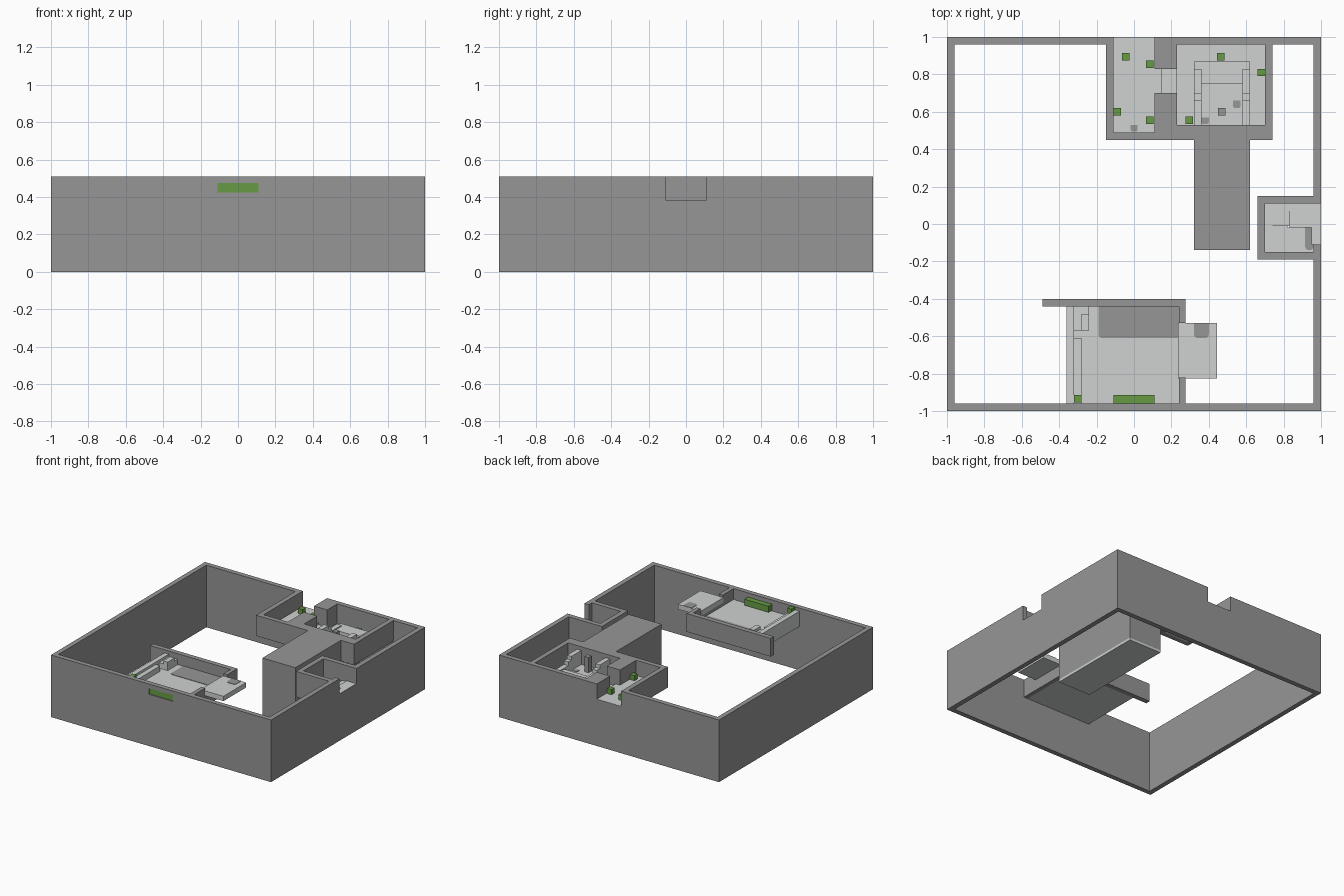
import bpy

old = bpy.data.objects.get("Cube")
if old:
    bpy.data.objects.remove(old, do_unlink=True)


def material(name, rgb):
    m = bpy.data.materials.new(name)
    m.use_nodes = True
    m.diffuse_color = (*rgb, 1)
    m.node_tree.nodes["Principled BSDF"].inputs["Base Color"].default_value = (*rgb, 1)
    return m


STONE = material("grey stone", (0.305, 0.305, 0.305))
PALE = material("pale floor", (0.62, 0.645, 0.635))
GREEN = material("green plant", (0.135, 0.33, 0.06))

TOP, FLOOR, BASE = 0.51, 0.385, 0.36


def box(name, x, y, z, mat):
    """Box from low/high pairs along each axis."""
    bpy.ops.mesh.primitive_cube_add(size=1)
    ob = bpy.context.object
    ob.name = name
    for i, (lo, hi) in enumerate((x, y, z)):
        ob.location[i] = (lo + hi) / 2
        ob.scale[i] = hi - lo
    bpy.ops.object.transform_apply(location=True, rotation=False, scale=True)
    ob.data.materials.append(mat)
    return ob


def cut(target, x, y, z):
    c = box(target.name + "_cutter", x, y, z, STONE)
    c.hide_render = True
    c.hide_viewport = True
    c.display_type = 'WIRE'
    mod = target.modifiers.new("opening", 'BOOLEAN')
    mod.operation = 'DIFFERENCE'
    mod.solver = 'EXACT'
    mod.object = c


def rug(name, x, y, z, r=0.02):
    """Thin dark patch on a floor with its front corners softened."""
    ob = box(name, x, y, (z, z + 0.003), STONE)
    mod = ob.modifiers.new("round", 'BEVEL')
    mod.width, mod.segments = r, 3
    mod.limit_method = 'WEIGHT'
    attr = ob.data.attributes.new("bevel_weight_edge", 'FLOAT', 'EDGE')
    for e in ob.data.edges:
        a, b = (ob.data.vertices[i].co for i in e.vertices)
        upright = abs(a.z - b.z) > 0.002
        attr.data[e.index].value = float(upright and a.y < sum(y) / 2)


# Outer enclosure with two doorways and a window slot
shell = box("outer_wall", (-1, 1), (-1, 1), (0, TOP), STONE)
cut(shell, (-.96, .96), (-.96, .96), (-.1, .7))
cut(shell, (.9, 1.1), (-.11, .11), (.383, .7))
cut(shell, (-.11, .11), (.9, 1.1), (.383, .7))
cut(shell, (-.11, .11), (-1.1, -.9), (.425, .475))
box("window_planter", (-.11, .11), (-.992, -.915), (.425, .475), GREEN)

# Rear pair of rooms, hollowed from one block, with a doorway between
rear = box("rear_rooms_wall", (-.15, .74), (.45, .97), (BASE - .02, TOP), STONE)
cut(rear, (-.11, .11), (.49, 1.1), (.2, .7))
cut(rear, (.23, .7), (.53, 1.1), (.2, .7))
cut(rear, (.1, .24), (.7, .83), (.3, .7))
LOW = .35
box("small_room_floor", (-.11, .11), (.49, .965), (.34, FLOOR), PALE)
box("rear_doorway_floor", (-.11, .11), (.96, .999), (.375, FLOOR), PALE)
box("large_room_floor", (.23, .7), (.53, .965), (.325, LOW), PALE)
box("upper_threshold", (.11, .15), (.7, .83), (.34, FLOOR), PALE)
box("lower_threshold", (.15, .23), (.7, .83), (.34, .368), PALE)

# Furniture of the large rear room
DAIS = LOW + .015
box("dais", (.32, .62), (.53, .87), (LOW, DAIS), PALE)
box("rear_bench", (.36, .58), (.75, .87), (DAIS, .41), PALE)
for side, s in (("left", 1), ("right", -1)):
    x = sorted((.47 + s * .11, .47 + s * .15))
    box(side + "_high_panel", x, (.53, .66), (DAIS, .48), PALE)
    box(side + "_panel_end", x, (.66, .7), (DAIS, .45), PALE)
    box(side + "_arm", x, (.7, .83), (DAIS, .42), PALE)
    box(side + "_bench_end", x, (.83, .87), (DAIS, .41), PALE)
box("centre_post", (.45, .49), (.58, .62), (DAIS, .49), STONE)
rug("dais_mat_left", (.53, .57), (.62, .66), DAIS, .01)
rug("dais_mat_right", (.36, .4), (.535, .57), DAIS, .01)
rug("small_room_mat", (-.02, .02), (.495, .53), FLOOR, .01)

# Passage running forward from the rear rooms, its lower part reaching under them
box("passage", (.32, .62), (-.14, .46), (.02, TOP), STONE)
box("passage_lower", (.32, .62), (.46, .69), (.02, .33), STONE)
box("passage_floor", (.32, .62), (-.14, .69), (0, .02), PALE)

# Side entry room with steps winding down
side_room = box("side_room_wall", (.66, .97), (-.19, .15), (.3, TOP), STONE)
cut(side_room, (.7, 1.1), (-.15, .11), (.2, .7))
box("side_doorway_floor", (.95, .999), (-.11, .11), (.375, FLOOR), PALE)
DROP, UNDER = .008, .285


def step(name, x, y, n):
    box(name, x, y, (UNDER, FLOOR - DROP * n), PALE)


for i in range(3):
    x = .91 - .04 * i
    step("entry_step", (x, x + .04), (-.02, .11), i)
    y = .07 - .04 * i
    step("corner_step", (.7, .83), (y, y + .04), i + 3)
    x = .7 + .04 * i
    step("lower_step", (x, x + .04), (-.15, -.01), i + 6)
step("side_room_floor", (.82, .965), (-.15, -.02), 9)
rug("side_room_mat", (.915, .96), (-.14, -.02), FLOOR - DROP * 9)

# Front room: floor, back and side walls, ledges and landing
HALL = .42
box("front_room_floor", (-.36, .24), (-.965, -.44), (BASE, HALL), PALE)
box("front_room_back_wall", (-.49, .275), (-.44, -.4), (BASE, TOP), STONE)
for y in ((-.53, -.435), (-.965, -.82)):
    box("front_room_side_wall", (.24, .275), y, (BASE, TOP), STONE)
box("front_room_sill", (.24, .275), (-.82, -.53), (BASE, .45), STONE)
box("landing", (.235, .445), (-.825, -.53), (.45, .49), PALE)
rug("landing_mat", (.32, .4), (-.61, -.531), .49)
rug("hall_mat", (-.19, .27), (-.61, -.42), HALL)
box("long_ledge", (-.36, -.32), (-.96, -.44), (HALL, .485), PALE)
box("front_ledge", (-.32, -.28), (-.96, -.61), (HALL, .465), PALE)
box("rear_ledge", (-.32, -.24), (-.57, -.44), (HALL, .465), PALE)
box("cabinet", (-.28, -.24), (-.57, -.48), (.465, .49), PALE)

# Small green planters
SPOTS = ((-.045, .895, FLOOR), (.085, .855, FLOOR), (-.09, .6, FLOOR),
         (.085, .555, FLOOR), (.465, .895, LOW), (.68, .81, LOW),
         (.295, .555, LOW), (-.3, -.935, .465))
for x, y, z in SPOTS:
    box("planter", (x - .02, x + .02), (y - .02, y + .02), (z, z + .042), GREEN)
